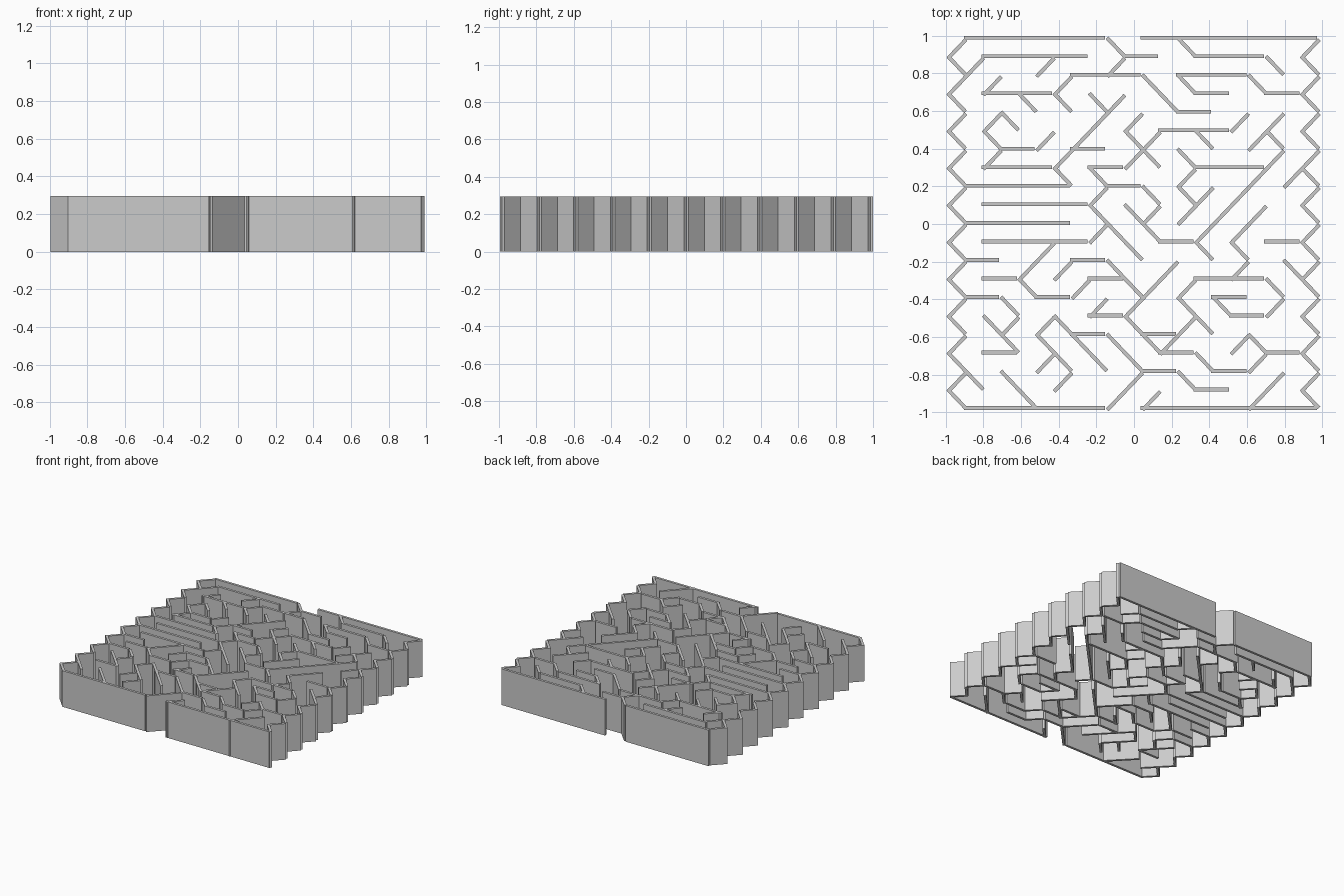
import bpy, bmesh
from mathutils import Vector

if "Cube" in bpy.data.objects:
    bpy.data.objects.remove(bpy.data.objects["Cube"])

# Triangular maze lattice: column i runs left to right, row k back to front
X0, Y0, DX, DY = -0.988, 0.989, 0.0938, 0.0983
THICK, HEIGHT = 0.02, 0.295


def node(i, k, shift):
    return Vector((X0 + i * DX + shift[0], Y0 - k * DY + shift[1], 0))


def add_wall(bm, a, b):
    """Upright slab between two floor points."""
    d = (b - a).normalized()
    n = Vector((-d.y, d.x, 0)) * THICK / 2
    base = [bm.verts.new(p) for p in (a - n, b - n, b + n, a + n)]
    face = bm.faces.new(base)
    top = bmesh.ops.extrude_face_region(bm, geom=[face], use_keep_orig=True)
    bmesh.ops.translate(bm, vec=(0, 0, HEIGHT),
                        verts=[g for g in top["geom"] if isinstance(g, bmesh.types.BMVert)])


def build(name, walls, step, shift):
    """walls: (column, row, number of steps) along one lattice direction."""
    bm = bmesh.new()
    for i, k, n in walls:
        add_wall(bm, node(i, k, shift), node(i + step[0] * n, k + step[1] * n, shift))
    bmesh.ops.recalc_face_normals(bm, faces=bm.faces)
    me = bpy.data.meshes.new(name)
    bm.to_mesh(me)
    bm.free()
    bpy.context.collection.objects.link(bpy.data.objects.new(name, me))


# Straight walls, row -> (start column, end column)
rows = {
    1: [(2, 8), (10, 12), (14, 18)],
    2: [(7, 11), (13, 17)],
    3: [(2, 6), (14, 16), (18, 20)],
    4: [(13, 15)],
    5: [(12, 16)],
    6: [(3, 5), (7, 9)],
    7: [(2, 6), (8, 10), (14, 18)],
    8: [(1, 7), (9, 11)],
    9: [(2, 8)],
    10: [(1, 7)],
    11: [(2, 8), (12, 14), (18, 20)],
    12: [(1, 3), (7, 9)],
    13: [(2, 4), (8, 10), (14, 18)],
    14: [(1, 3), (5, 7), (15, 17)],
    15: [(8, 10), (16, 18)],
    16: [(7, 9), (11, 13)],
    17: [(2, 4), (12, 14), (18, 20)],
    18: [(11, 13), (15, 17)],
    19: [(14, 16)],
}
straight = [(a, k, b - a) for k, spans in rows.items() for a, b in spans]

# Diagonals running back-left to front-right
falling = [
    (9, 0, 1), (13, 0, 1), (6, 3, 1), (11, 2, 2), (13, 2, 1), (17, 2, 1), (18, 1, 1),
    (4, 3, 1), (3, 4, 1), (2, 5, 1), (8, 3, 1), (6, 7, 1), (10, 5, 2), (14, 5, 1),
    (18, 5, 1), (13, 6, 1), (13, 8, 1), (8, 7, 1), (11, 8, 1), (10, 9, 2), (8, 9, 3),
    (14, 11, 1), (16, 11, 1), (19, 12, 1), (18, 13, 1), (4, 13, 1), (9, 12, 2),
    (10, 15, 2), (13, 14, 2), (15, 14, 1), (3, 14, 1), (3, 16, 1), (2, 15, 2),
    (5, 16, 2), (6, 15, 3), (9, 16, 2), (1, 18, 1), (3, 18, 2), (14, 17, 1),
    (13, 18, 1), (17, 16, 1),
]

# Diagonals running back-right to front-left
rising = [
    (2, 1, 1), (10, 1, 1), (6, 1, 1), (7, 2, 1), (3, 2, 1), (3, 4, 1), (3, 6, 1),
    (6, 5, 1), (10, 3, 4), (11, 4, 1), (12, 5, 2), (17, 4, 1), (19, 4, 2), (19, 6, 5),
    (21, 6, 2), (14, 7, 1), (15, 8, 2), (9, 8, 1), (12, 9, 1), (9, 10, 1), (18, 9, 2),
    (17, 12, 1), (19, 14, 1), (6, 11, 2), (7, 12, 1), (8, 13, 1), (13, 12, 3),
    (9, 14, 1), (14, 13, 1), (14, 15, 2), (4, 15, 1), (6, 15, 1), (7, 18, 1),
    (6, 17, 1), (11, 18, 2), (12, 19, 1), (17, 16, 1), (18, 17, 1), (19, 18, 2),
]

# Slight placement offset of each wall direction
FLAT, FALL, RISE = (-0.009, 0), (0, 0), (0.002, -0.01)
build("inner_straight_walls", straight, (1, 0), FLAT)
build("inner_falling_walls", falling, (1, 1), FALL)
build("inner_rising_walls", rising, (-1, 1), RISE)

# Outer boundary: front and back walls with an opening, zigzag sides
build("front_back_walls", [(a, k, n) for k in (0, 20) for a, n in ((1, 8), (11, 10))],
      (1, 0), FLAT)
build("side_zigzag_rising", [(i, k, 1) for i in (1, 21) for k in range(0, 20, 2)],
      (-1, 1), RISE)
build("side_zigzag_falling", [(i, k, 1) for i in (0, 20) for k in range(1, 20, 2)],
      (1, 1), FALL)
